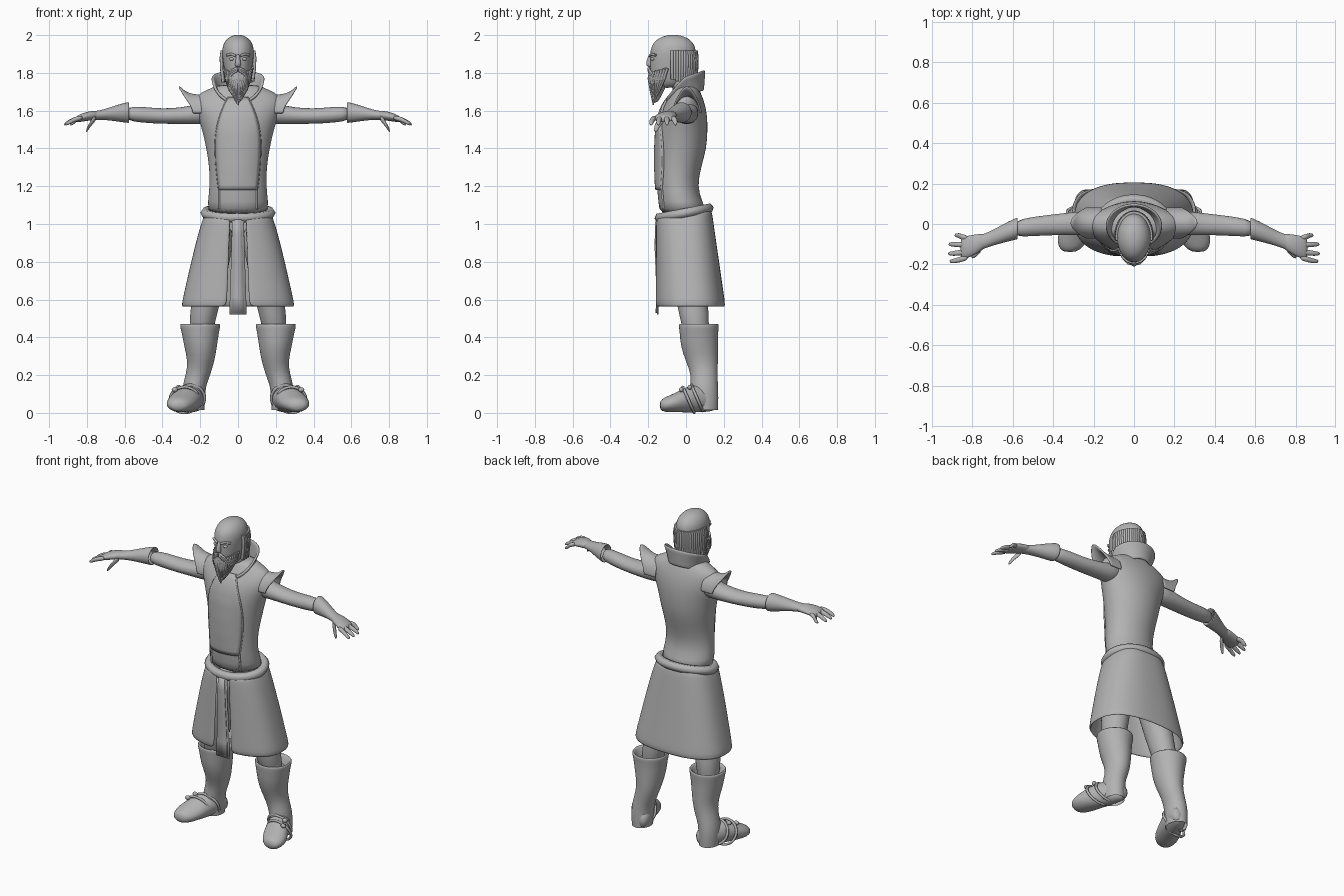
import bpy, bmesh, random
from math import sin, cos, pi, copysign, asin

random.seed(4)
if "Cube" in bpy.data.objects:
    bpy.data.objects.remove(bpy.data.objects["Cube"])

grey = bpy.data.materials.new("plain grey")
grey.use_nodes = True
COLOR = (0.45, 0.45, 0.45, 1)
grey.diffuse_color = COLOR
grey.node_tree.nodes["Principled BSDF"].inputs["Base Color"].default_value = COLOR


def finish(name, mesh, mirror=False, sub=0, thick=0):
    """Link a mesh with material, smooth shading and modifiers."""
    ob = bpy.data.objects.new(name, mesh)
    bpy.context.collection.objects.link(ob)
    mesh.materials.clear()
    mesh.materials.append(grey)
    mesh.polygons.foreach_set("use_smooth", [True] * len(mesh.polygons))
    if mirror:
        ob.modifiers.new("mirror", "MIRROR").use_mirror_merge = False
    if thick:
        m = ob.modifiers.new("thickness", "SOLIDIFY")
        m.thickness, m.offset = thick, 0
    if sub:
        ob.modifiers.new("smooth", "SUBSURF").levels = sub
    return ob


def surface(name, rows, closed=False, caps=False, **kw):
    """Skin a grid of points."""
    bm = bmesh.new()
    grid = [[bm.verts.new(p) for p in row] for row in rows]
    n = len(grid[0])
    for a, b in zip(grid, grid[1:]):
        for i in range(n if closed else n - 1):
            j = (i + 1) % n
            bm.faces.new((a[i], a[j], b[j], b[i]))
    if caps:
        bm.faces.new(grid[0])
        bm.faces.new(grid[-1])
    bmesh.ops.recalc_face_normals(bm, faces=bm.faces)
    mesh = bpy.data.meshes.new(name)
    bm.to_mesh(mesh)
    bm.free()
    return finish(name, mesh, **kw)


def loft(name, secs, axis="z", n=20, caps=True, **kw):
    """Elliptical sections (x, y, z, r1, r2) lying across the given axis."""
    rows = []
    for x, y, z, p, q in secs:
        ring = []
        for i in range(n):
            u, v = p * cos(2 * pi * i / n), q * sin(2 * pi * i / n)
            ring.append({"z": (x + u, y + v, z), "x": (x, y + u, z + v),
                         "y": (x + u, y, z + v)}[axis])
        rows.append(ring)
    return surface(name, rows, closed=True, caps=caps, **{"sub": 1, **kw})


def tubes(name, paths, radius, cyclic=False, taper=False, mirror=False):
    """Round cords along smooth paths, baked to one mesh."""
    cu = bpy.data.curves.new(name, "CURVE")
    cu.dimensions, cu.bevel_depth, cu.bevel_resolution = "3D", radius, 1
    cu.use_fill_caps = True
    for path in paths:
        sp = cu.splines.new("POLY")
        sp.points.add(len(path) - 1)
        sp.use_cyclic_u = cyclic
        for i, p in enumerate(path):
            sp.points[i].co = (*p, 1)
            sp.points[i].radius = 1 - 0.7 * i / len(path) if taper else 1
    tmp = bpy.data.objects.new(name + "_path", cu)
    mesh = bpy.data.meshes.new_from_object(tmp)
    bpy.data.objects.remove(tmp)
    return finish(name, mesh, mirror=mirror)


def ball(name, loc, size, mirror=False):
    bm = bmesh.new()
    bmesh.ops.create_uvsphere(bm, u_segments=16, v_segments=10, radius=1)
    for v in bm.verts:
        v.co = [l + s * c for l, s, c in zip(loc, size, v.co)]
    mesh = bpy.data.meshes.new(name)
    bm.to_mesh(mesh)
    bm.free()
    return finish(name, mesh, mirror=mirror)


# torso
TORSO = [(0, -.01, 1.04, .165, .135), (0, -.03, 1.12, .16, .115), (0, -.048, 1.2, .15, .108),
         (0, -.04, 1.3, .152, .12), (0, -.025, 1.4, .168, .135), (0, -.02, 1.5, .19, .135),
         (0, -.015, 1.57, .215, .128), (0, -.01, 1.63, .235, .112), (0, 0, 1.68, .225, .085),
         (0, 0, 1.71, .165, .07), (0, 0, 1.74, .1, .06)]
loft("torso", TORSO, n=32)


def chest_y(x, z):
    """Front of the torso at a given x and height."""
    for a, b in zip(TORSO, TORSO[1:]):
        if a[2] <= z <= b[2]:
            t = (z - a[2]) / (b[2] - a[2])
            cy, rx, ry = (a[k] + t * (b[k] - a[k]) for k in (1, 3, 4))
            return cy - ry * max(0, 1 - (x / rx) ** 2) ** .5


# front panel and its seams
def panel_half(z):
    return .1 + .018 * sin((z - 1.18) * 7) if z < 1.42 else .118 - .068 * ((z - 1.42) / .25) ** 2


heights = [1.18 + .49 * i / 20 for i in range(21)]
surface("front_panel", [[(panel_half(z) * u / 6, chest_y(panel_half(z) * u / 6, z) - .005, z)
                         for u in range(-6, 7)] for z in heights], thick=.008)
seam = [(panel_half(max(z, 1.18)), chest_y(panel_half(max(z, 1.18)), z) - .002, z)
        for z in [1.08, 1.13] + heights]
tubes("coat_edge", [seam], .006, mirror=True)

# belt, tilted up at the back
turn = [2 * pi * i / 40 for i in range(40)]
tubes("belt", [[(.172 * cos(a), -.01 + .13 * sin(a), 1.058 + .025 * sin(a)) for a in turn]],
      .027, cyclic=True)

# skirt, open at the front
rows = []
for i in range(9):
    t = i / 8
    rx, ry, cy = .168 + .127 * t ** .85, .14 + .04 * t, -.012 + .035 * t
    gap = asin(((.04 + .018 * t) / rx) ** 1.25)
    row = []
    for k in range(41):
        a = -pi / 2 + gap + (2 * pi - 2 * gap) * k / 40
        c, s = cos(a), sin(a)
        row.append((rx * copysign(abs(c) ** .8, c), cy + ry * copysign(abs(s) ** .8, s),
                    1.06 - .5 * t + .02 * s * (1 - t)))
    rows.append(row)
surface("skirt", rows, thick=.014, sub=1)

# hanging sash with a raised middle
for name, half, y, low in (("sash", .03, -.152, .52), ("sash_band", .018, -.158, .53)):
    surface(name, [[(u * (half + .016 * t / 6), y - .004 * sin(t), 1.03 + (low - 1.03) * t / 6)
                    for u in (-1, 0, 1)] for t in range(7)], thick=.008)

# legs and boots
loft("leg", [(.09, 0, 1.02, .09, .1), (.14, .01, .75, .09, .1), (.188, .045, .5, .07, .075),
             (.2, .06, .38, .062, .07)], mirror=True)
loft("boot_shaft", [(.2, .07, .42, .07, .075), (.2, .068, .465, .092, .092), (.2, .068, .475, .105, .105),
                    (.2, .068, .46, .11, .108), (.2, .068, .43, .1, .103), (.198, .07, .35, .088, .1),
                    (.195, .085, .27, .07, .085), (.212, .098, .2, .066, .07), (.233, .095, .14, .062, .075),
                    (.235, .1, .08, .062, .073), (.235, .1, .015, .058, .07)], caps=False, mirror=True)
loft("foot", [(.21, .168, .06, .03, .04), (.225, .13, .07, .06, .065), (.25, .06, .078, .07, .076),
              (.275, 0, .07, .078, .068), (.3, -.06, .053, .082, .05), (.313, -.115, .043, .064, .04),
              (.318, -.14, .04, .03, .022)], axis="y", mirror=True)
tubes("boot_strap", [[(.265 + d + .077 * cos(a), .04 - 1.5 * d - .03 * sin(a), .075 + .068 * sin(a) - d / 3)
                      for a in turn] for d in (-.012, .018)], .008, cyclic=True, mirror=True)
for i in range(2):
    ball("strap_buckle", (.315 + .02 * i, .02 - .045 * i, .135 - .012 * i), (.016, .012, .013), True)

# arms, gauntlets and hands
loft("arm", [(.12, .005, 1.6, .065, .07), (.22, .005, 1.58, .06, .053), (.3, .003, 1.573, .057, .044),
             (.4, -.004, 1.57, .052, .04), (.5, -.012, 1.578, .048, .043), (.6, -.025, 1.585, .042, .038)],
     axis="x", mirror=True)
loft("gauntlet", [(.61, -.025, 1.586, .035, .03), (.58, -.022, 1.588, .045, .046), (.573, -.022, 1.59, .054, .056),
                  (.59, -.025, 1.59, .054, .055), (.65, -.048, 1.586, .046, .042), (.72, -.077, 1.578, .036, .025),
                  (.76, -.092, 1.574, .038, .024)], axis="x", caps=False, mirror=True)
loft("palm", [(.73, -.08, 1.577, .035, .022), (.77, -.096, 1.575, .046, .025), (.81, -.11, 1.568, .056, .024),
              (.845, -.118, 1.558, .054, .019), (.86, -.12, 1.553, .045, .014)], axis="x", mirror=True)
for i, (y, reach) in enumerate(((-.07, .89), (-.103, .92), (-.137, .922), (-.165, .915))):
    spread = (y + .11) * .35
    loft(f"finger_{i + 1}", [(.82, y, 1.563, .015, .015), (.86, y + spread * .5, 1.556, .015, .014),
                             (reach - .025, y + spread, 1.54, .013, .013),
                             (reach, y + spread, 1.526, .008, .008)], axis="x", n=10, mirror=True)
loft("thumb", [(.75, -.115, 1.565, .015, .018), (.775, -.14, 1.54, .017, .018), (.79, -.155, 1.515, .015, .015),
               (.805, -.163, 1.49, .009, .01)], axis="x", n=10, mirror=True)

# flared shoulder flaps
rows = []
for j in range(9):
    t = j / 8
    rows.append([(.16 + .08 * t + .075 * t * s * s, .005 - .072 * cos(a),
                  1.585 + .095 * s + .05 * t ** 4 * s ** 4)
                 for a in [pi * k / 16 for k in range(17)] for s in [sin(a)]])
surface("shoulder_flap", rows, thick=.012, sub=1, mirror=True)

# standing collar, open at the throat
rows = []
for j in range(6):
    t = j / 5
    row = []
    for k in range(33):
        a = -pi / 2 + .5 + (2 * pi - 1) * k / 32
        b = (1 + sin(a)) / 2
        base = 1.63 + .075 * b
        row.append(((.1 + .038 * t ** 1.5) * cos(a), -.012 + (.1 + .008 * t) * sin(a),
                    base + t * (.02 + .09 * min(1, b * 2))))
    rows.append(row)
surface("collar", rows, thick=.014, sub=1)

# head
loft("neck", [(0, 0, 1.66, .065, .06), (0, -.02, 1.74, .058, .06), (0, -.04, 1.82, .06, .06)])
HEAD = [(0, -.1, 1.72, .03, .05), (0, -.09, 1.745, .055, .088), (0, -.08, 1.79, .069, .11),
        (0, -.073, 1.85, .079, .118), (0, -.069, 1.905, .086, .123), (0, -.067, 1.945, .082, .116),
        (0, -.067, 1.975, .065, .092), (0, -.067, 1.994, .04, .056), (0, -.067, 2.001, .014, .02)]
loft("head", HEAD, n=24)
loft("nose", [(0, -.187, 1.9, .01, .01), (0, -.193, 1.87, .012, .015), (0, -.197, 1.842, .018, .017),
              (0, -.188, 1.83, .013, .012)], n=12)
ball("eye", (.033, -.176, 1.873), (.014, .011, .009), True)
tubes("eyebrow", [[(.012, -.192, 1.89), (.035, -.183, 1.9), (.06, -.16, 1.893)]], .007, mirror=True)
ball("ear", (.083, -.055, 1.86), (.011, .022, .034), True)

# beard: solid core, strands and moustache
loft("beard_core", [(0, -.165, 1.64, .014, .014), (0, -.155, 1.69, .034, .032), (0, -.145, 1.74, .05, .046),
                    (0, -.135, 1.79, .061, .054), (0, -.125, 1.815, .05, .05)])
strands = []
for layer in range(2):
    for k in range(19):
        a = pi * (k + layer * .5) / 18.5
        c, s = cos(a), sin(a)
        low = 1.625 + .05 * layer + .04 * abs(c) + random.uniform(0, .012)
        strands.append([((.074 - .006 * layer) * c, -.1 - .088 * s, 1.825 - .025 * s),
                        (.066 * c, -.115 - .082 * s, 1.77),
                        (.046 * c, -.14 - .048 * s, 1.71 + .01 * layer),
                        (.022 * c, -.16 - .012 * s, low)])
tubes("beard_strands", strands, .009, taper=True)
tubes("moustache", [[(.004, -.196, 1.826 - .006 * i), (.03, -.194, 1.815 - .009 * i),
                     (.05, -.176, 1.79 - .01 * i), (.054, -.168, 1.75 - .008 * i)]
                    for i in range(3)], .008, taper=True, mirror=True)

# fringe of hair from ear to ear
locks = []
for k in range(30):
    a = -.12 + (pi + .24) * k / 29
    c, s = cos(a), sin(a)
    locks.append([(.084 * c, -.06 + .115 * s, 1.917), (.09 * c, -.06 + .119 * s, 1.88),
                  (.087 * c, -.06 + .117 * s, 1.82), (.08 * c, -.06 + .11 * s, 1.745 + random.uniform(0, .025))])
tubes("hair_fringe", locks, .009)
